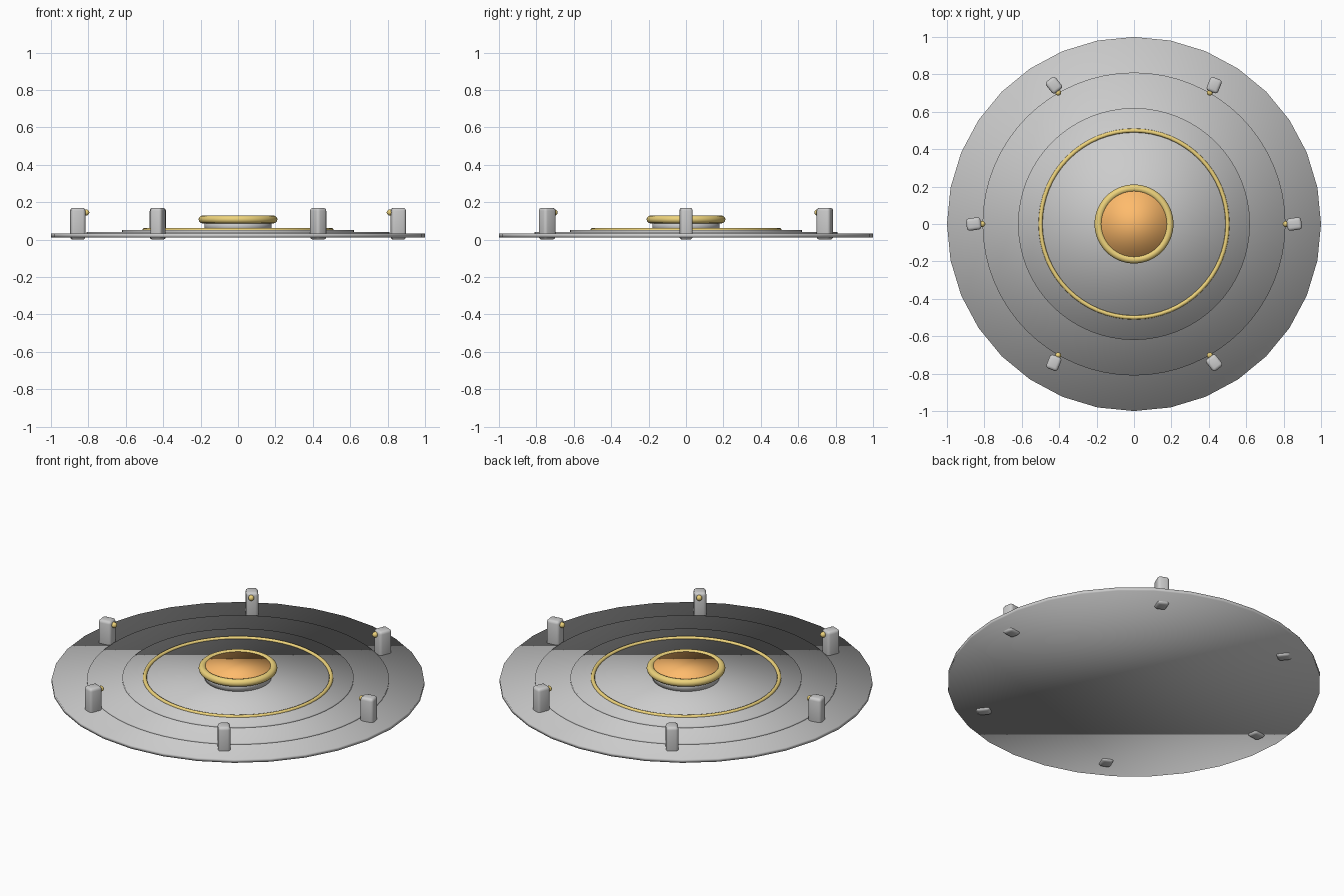
import bpy
from math import radians, cos, sin

if "Cube" in bpy.data.objects:
    bpy.data.objects.remove(bpy.data.objects["Cube"])


def colour(obj, name, rgb):
    mat = bpy.data.materials.get(name) or bpy.data.materials.new(name)
    mat.diffuse_color = (*rgb, 1)
    mat.use_nodes = True
    mat.node_tree.nodes["Principled BSDF"].inputs["Base Color"].default_value = mat.diffuse_color
    obj.data.materials.append(mat)


def finish(name):
    obj = bpy.context.object
    obj.name = name
    bpy.ops.object.shade_smooth()
    return obj


def disc(name, radius, z0, z1, sides):
    bpy.ops.mesh.primitive_cylinder_add(vertices=sides, radius=radius, depth=z1 - z0,
                                        location=(0, 0, (z0 + z1) / 2))
    return finish(name)


def ring(name, major, minor, z, sides):
    bpy.ops.mesh.primitive_torus_add(major_radius=major, minor_radius=minor, major_segments=64,
                                     minor_segments=sides, location=(0, 0, z))
    obj = finish(name)
    colour(obj, "gold", GOLD)
    return obj


GOLD = (0.85, 0.65, 0.2)
ORANGE = (1.0, 0.5, 0.15)

# Stepped platform
disc("base_plate", 1.0, 0.012, 0.032, 32)
disc("middle_step", 0.81, 0.025, 0.042, 64)
disc("upper_step", 0.62, 0.035, 0.052, 64)
ring("inlay_ring", 0.5, 0.011, 0.052, 8)

# Central pedestal with glowing pad
disc("pedestal", 0.18, 0.045, 0.1, 48)
ring("pad_rim", 0.19, 0.021, 0.108, 12)
colour(disc("glow_pad", 0.178, 0.095, 0.122, 48), "glow", ORANGE)

# Six rounded posts, each with a small lamp facing inward
for i in range(6):
    a = radians(60 * i)
    bpy.ops.mesh.primitive_cube_add(size=1, location=(0.857 * cos(a), 0.857 * sin(a), 0.085),
                                    rotation=(0, 0, a + radians(8)))
    post = bpy.context.object
    post.scale = (0.078, 0.066, 0.17)
    bpy.ops.object.transform_apply(location=False, rotation=False, scale=True)
    bevel = post.modifiers.new("rounded_edges", 'BEVEL')
    bevel.width = 0.016
    bevel.segments = 3
    finish(f"post_{i + 1}")
    bpy.ops.mesh.primitive_uv_sphere_add(segments=16, ring_count=8, radius=0.016,
                                         location=(0.811 * cos(a), 0.811 * sin(a), 0.145))
    colour(finish(f"post_lamp_{i + 1}"), "gold", GOLD)
